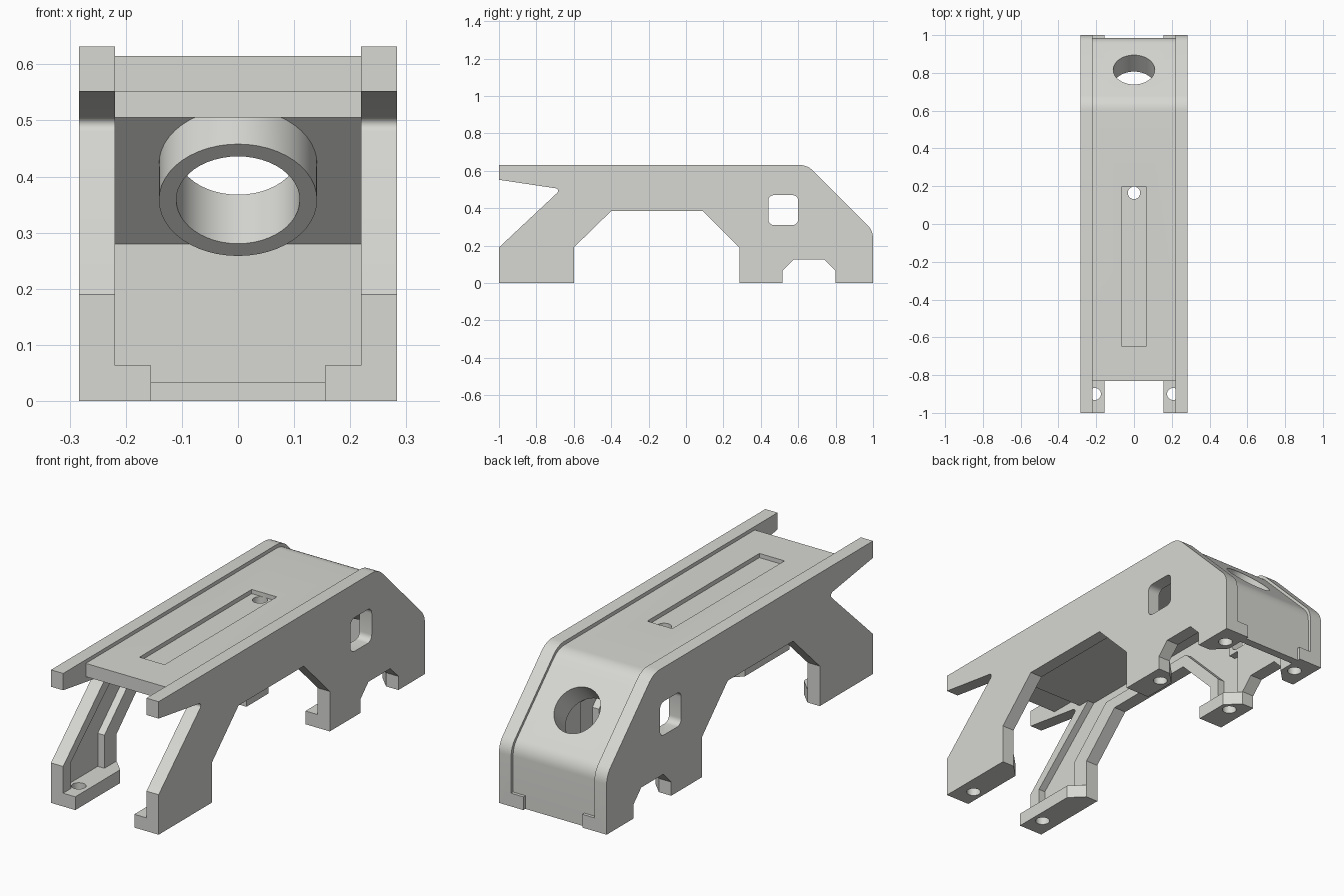
import bpy, bmesh, math
from mathutils import Vector, Matrix

if "Cube" in bpy.data.objects:
    bpy.data.objects.remove(bpy.data.objects["Cube"])

grey = bpy.data.materials.new("light_grey")
grey.diffuse_color = (0.68, 0.68, 0.65, 1)
grey.use_nodes = True
grey.node_tree.nodes["Principled BSDF"].inputs["Base Color"].default_value = grey.diffuse_color


def fillet(points, steps=6):
    """Round profile corners given as (a, b, radius)."""
    out = []
    n = len(points)
    for i, p in enumerate(points):
        c = Vector(p[:2])
        r = p[2] if len(p) > 2 else 0
        if not r:
            out.append(c)
            continue
        u = (Vector(points[i - 1][:2]) - c).normalized()
        v = (Vector(points[(i + 1) % n][:2]) - c).normalized()
        half = u.angle(v) / 2
        centre = c + (u + v).normalized() * (r / math.sin(half))
        s = c + u * (r / math.tan(half)) - centre
        e = c + v * (r / math.tan(half)) - centre
        total = s.angle(e)
        for k in range(steps + 1):
            t = k / steps
            out.append(centre + (s * math.sin((1 - t) * total)
                                 + e * math.sin(t * total)) / math.sin(total))
    return out


def make(name, bm):
    bmesh.ops.recalc_face_normals(bm, faces=bm.faces)
    me = bpy.data.meshes.new(name)
    bm.to_mesh(me)
    bm.free()
    me.materials.append(grey)
    ob = bpy.data.objects.new(name, me)
    bpy.context.collection.objects.link(ob)
    return ob


def prism(name, profile, lo, hi, axis="x"):
    """Extrude a (y, z) profile along x, or an (x, y) profile along z."""
    bm = bmesh.new()
    pts = fillet(profile)
    to3 = (lambda p: (lo, p.x, p.y)) if axis == "x" else (lambda p: (p.x, p.y, lo))
    face = bm.faces.new([bm.verts.new(to3(p)) for p in pts])
    ext = bmesh.ops.extrude_face_region(bm, geom=[face])["geom"]
    d = Vector((hi - lo, 0, 0)) if axis == "x" else Vector((0, 0, hi - lo))
    bmesh.ops.translate(bm, vec=d, verts=[v for v in ext if isinstance(v, bmesh.types.BMVert)])
    return make(name, bm)


def box(name, x0, x1, y0, y1, z0, z1):
    return prism(name, [(x0, y0), (x1, y0), (x1, y1), (x0, y1)], z0, z1, "z")


def cylinder(name, r, depth, centre, tilt=0):
    bm = bmesh.new()
    m = Matrix.Translation(centre) @ Matrix.Rotation(tilt, 4, "X")
    bmesh.ops.create_cone(bm, cap_ends=True, segments=48, radius1=r, radius2=r,
                          depth=depth, matrix=m)
    return make(name, bm)


def boolean(ob, tool, op="DIFFERENCE"):
    mod = ob.modifiers.new(op, "BOOLEAN")
    mod.operation, mod.object, mod.solver = op, tool, "EXACT"
    bake(ob)
    bpy.data.objects.remove(tool)


def bake(ob):
    dg = bpy.context.evaluated_depsgraph_get()
    dg.update()
    me = bpy.data.meshes.new_from_object(ob.evaluated_get(dg))
    ob.modifiers.clear()
    ob.data = me


def finish(ob):
    bpy.ops.object.select_all(action="DESELECT")
    ob.select_set(True)
    bpy.context.view_layer.objects.active = ob
    bpy.ops.object.shade_smooth_by_angle(angle=math.radians(30))


# Side wall with legs, arches and forward rail
IN, OUT, TAB = 0.219, 0.283, 0.155
wall = prism("side_wall", [
    (-1, 0), (-0.6, 0), (-0.6, 0.19), (-0.4, 0.385), (0.09, 0.385), (0.285, 0.19),
    (0.285, 0), (0.515, 0), (0.515, 0.065), (0.575, 0.125), (0.74, 0.125),
    (0.8, 0.065), (0.8, 0), (1, 0), (1, 0.28, 0.1), (0.648, 0.632, 0.11),
    (-1, 0.632), (-1, 0.552), (-0.667, 0.502, 0.014), (-1, 0.19)], IN, OUT)

# Inward foot flanges, some corners chamfered
for y0, y1, c0, c1 in ((-1, -0.6, 0, 1), (0.285, 0.515, 0, 1), (0.8, 1, 1, 0)):
    c = 0.062
    foot = prism("foot", [(0.25, y0), (IN - 0.001 if c0 else TAB, y0), (TAB, y0 + c * c0 + 0.001),
                          (TAB, y1 - c * c1 - 0.001), (IN - 0.001 if c1 else TAB, y1), (0.25, y1)],
                 0, 0.063, "z")
    boolean(wall, foot, "UNION")

# Long pocket on the inner face, leaving a rib along the lower edge
boolean(wall, prism("wall_pocket", [
    (-0.94, 0.063), (-0.69, 0.063), (-0.69, 0.22), (-0.46, 0.44), (0.11, 0.44),
    (0.34, 0.21), (0.34, 0.063), (0.48, 0.063), (0.48, 0.295), (0.42, 0.295),
    (0.42, 0.505), (-0.59, 0.505), (-0.94, 0.19)], 0.2, 0.254))
boolean(wall, box("rear_pocket", 0.2, 0.254, 0.85, 0.935, 0.063, 0.27))

# Screw holes and window
for y in (-0.9, 0.435, 0.9):
    boolean(wall, cylinder("screw_hole", 0.032, 0.15, (0.207, y, 0.02)))
boolean(wall, prism("window", [(0.44, 0.31, 0.03), (0.6, 0.31, 0.03),
                               (0.6, 0.47, 0.03), (0.44, 0.47, 0.03)], 0.1, 0.4))
wall.modifiers.new("Mirror", "MIRROR").use_mirror_merge = False
bake(wall)
finish(wall)

# Deck that bends down into the sloped rear and back panel
deck = prism("deck_and_back_panel", [
    (-0.83, 0.615), (-0.83, 0.552), (-0.65, 0.552), (-0.65, 0.505), (0.71, 0.505),
    (0.935, 0.28), (0.935, 0.032), (0.945, 0.032), (0.945, 0), (0.985, 0),
    (0.985, 0.277, 0.1), (0.647, 0.615, 0.11)], -IN, IN)

# Round port through the slope with an inner collar
mid = Vector((0, 0.8155, 0.4445))
axis = Vector((0, 1, 1)).normalized()
tilt = -math.pi / 4
collar = cylinder("port_collar", 0.141, 0.104, mid - axis * 0.07, tilt)
boolean(deck, collar, "UNION")
boolean(deck, cylinder("port_bore", 0.11, 0.5, mid, tilt))

# Shallow slot and screw hole in the deck
boolean(deck, box("deck_slot", -0.066, 0.066, -0.645, 0.197, 0.595, 0.7))
boolean(deck, cylinder("deck_hole", 0.033, 0.4, (0, 0.165, 0.56)))
finish(deck)
